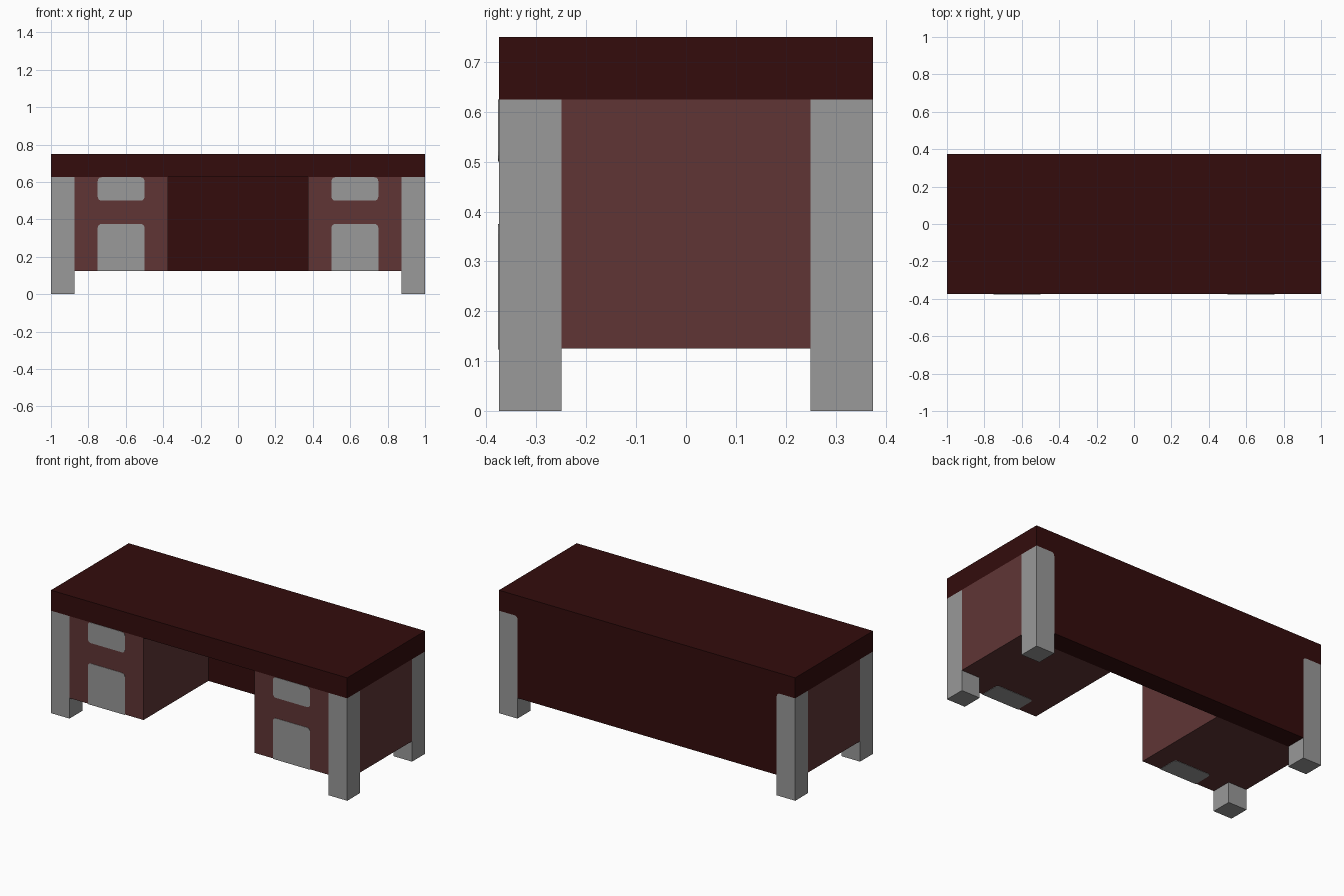
import bpy
import bmesh
import math

cube = bpy.data.objects.get("Cube")
if cube:
    bpy.data.objects.remove(cube, do_unlink=True)


def material(name, rgb):
    m = bpy.data.materials.new(name)
    m.use_nodes = True
    col = (*rgb, 1.0)
    m.diffuse_color = col
    bsdf = next(n for n in m.node_tree.nodes if n.type == 'BSDF_PRINCIPLED')
    bsdf.inputs["Base Color"].default_value = col
    bsdf.inputs["Roughness"].default_value = 0.8
    return m


DARK = material("dark_mahogany", (0.033, 0.0037, 0.0037))
WOOD = material("red_brown_wood", (0.115, 0.036, 0.036))
GREY = material("grey_metal", (0.319, 0.319, 0.319))


def prism(name, outline, axis, lo, hi, mat):
    """Extrude a 2D outline along an axis: 'y' takes (x, z) points, 'z' takes (x, y)."""
    def place(p, d):
        return (p[0], d, p[1]) if axis == 'y' else (p[0], p[1], d)
    bm = bmesh.new()
    a = [bm.verts.new(place(p, lo)) for p in outline]
    b = [bm.verts.new(place(p, hi)) for p in outline]
    bm.faces.new(a)
    bm.faces.new(b[::-1])
    n = len(outline)
    for i in range(n):
        j = (i + 1) % n
        bm.faces.new((a[i], b[i], b[j], a[j]))
    bmesh.ops.recalc_face_normals(bm, faces=bm.faces)
    me = bpy.data.meshes.new(name)
    bm.to_mesh(me)
    bm.free()
    me.materials.append(mat)
    ob = bpy.data.objects.new(name, me)
    bpy.context.collection.objects.link(ob)
    return ob


def arc(cx, cy, r, start, steps=4):
    """Quarter circle, counter-clockwise from the start angle in degrees."""
    return [(cx + r * math.cos(math.radians(start + 90 * i / steps)),
             cy + r * math.sin(math.radians(start + 90 * i / steps)))
            for i in range(steps + 1)]


def rect(x0, y0, x1, y1, radii=(0, 0, 0, 0)):
    """Rectangle with radii for bottom-left, bottom-right, top-right, top-left."""
    spec = [(x0, y0, 1, 1, 180), (x1, y0, -1, 1, 270),
            (x1, y1, -1, -1, 0), (x0, y1, 1, -1, 90)]
    pts = []
    for (x, y, sx, sy, start), r in zip(spec, radii):
        pts += arc(x + sx * r, y + sy * r, r, start) if r else [(x, y)]
    return pts


def flip(points, s):
    return [(s * x, y) for x, y in points]


U = 0.125      # grid module
R = 0.02       # small corner radius
P = 0.002      # plate thickness

# Table top
prism("table_top", rect(-1, -3 * U, 1, 3 * U), 'z', 5 * U, 6 * U, DARK)

# Back panel, shaped around the rounded tops of the back legs
right_edge = [(7 * U, U)] + arc(7 * U + R, 5 * U - R, R, 90)[::-1]
# arc runs top to side, so reversing gives side to top
left_edge = [(-x, z) for x, z in reversed(right_edge)]
prism("back_panel", right_edge + left_edge, 'y', 2 * U, 3 * U, DARK)

for side, s in (("left", 1), ("right", -1)):
    # Legs
    prism(side + "_front_leg", flip(rect(7 * U, 0, 1, 5 * U), s),
          'y', -3 * U, -2 * U, GREY)
    prism(side + "_back_leg", flip(rect(7 * U, 0, 1, 5 * U, (0, 0, 0, R)), s),
          'y', 2 * U, 3 * U, GREY)

    # Drawer pedestal, notched around the front leg
    plan = [(3 * U, -3 * U), (7 * U, -3 * U), (7 * U, -2 * U),
            (1, -2 * U), (1, 2 * U), (3 * U, 2 * U)]
    prism(side + "_pedestal", flip(plan, s), 'z', U, 5 * U, WOOD)

    # Drawer plates, the lower one wrapping under the pedestal
    prism(side + "_upper_drawer_plate",
          flip(rect(4 * U, 4 * U, 6 * U, 5 * U, (R, R, R, R)), s),
          'y', -3 * U - P, -3 * U, GREY)
    prism(side + "_lower_drawer_plate",
          flip(rect(4 * U, U, 6 * U, 3 * U, (0, 0, R, R)), s),
          'y', -3 * U - P, -3 * U, GREY)
    prism(side + "_drawer_plate_underside",
          flip(rect(4 * U, -3 * U - P, 6 * U, -2 * U, (0, 0, R, R)), s),
          'z', U - P, U, GREY)
